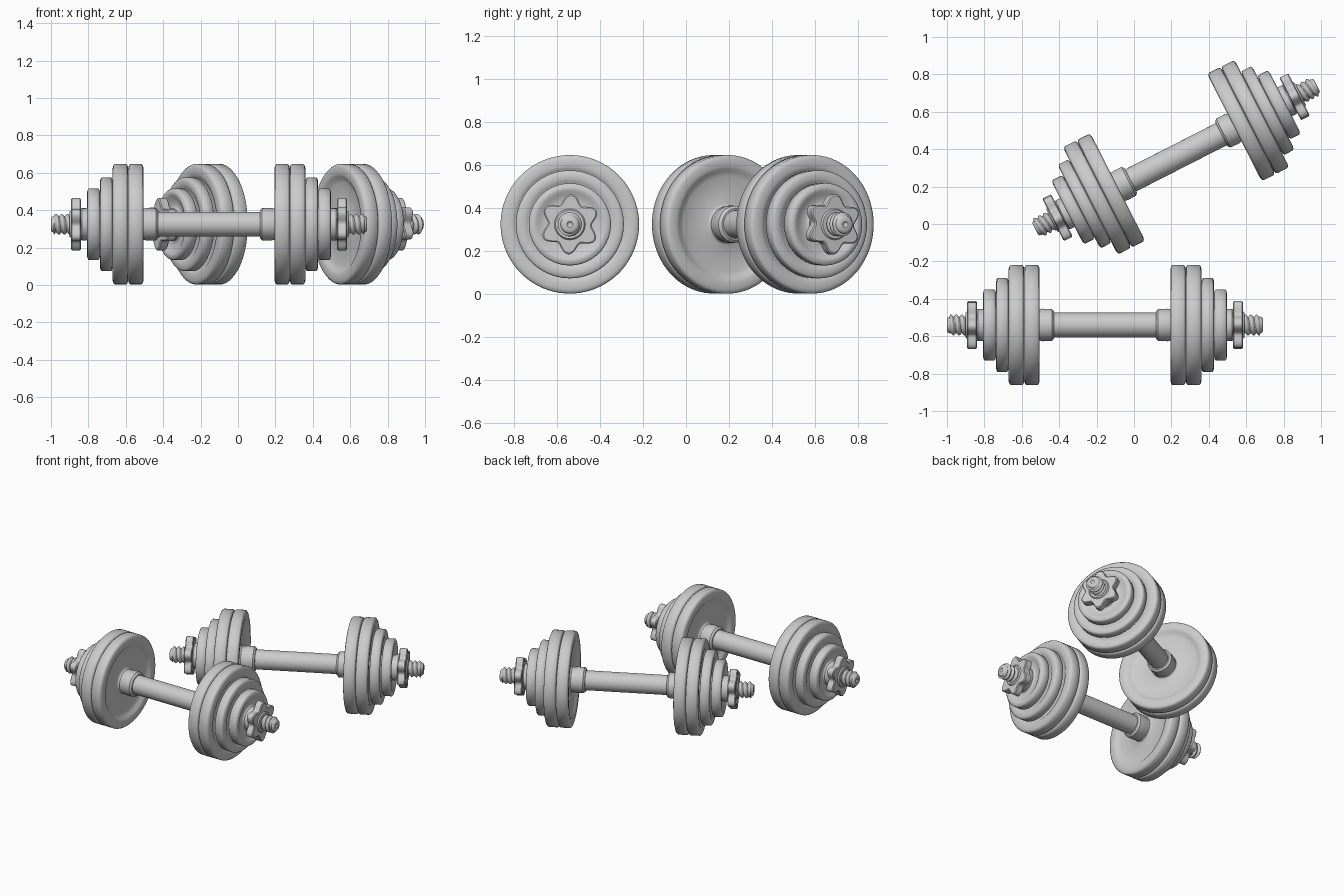
import bpy, bmesh
from math import sin, cos, pi, radians
from mathutils import Matrix

if "Cube" in bpy.data.objects:
    bpy.data.objects.remove(bpy.data.objects["Cube"])


def finish(bm, name, angle=40):
    bmesh.ops.remove_doubles(bm, verts=bm.verts, dist=1e-5)
    bmesh.ops.recalc_face_normals(bm, faces=bm.faces)
    me = bpy.data.meshes.new(name)
    bm.to_mesh(me)
    bm.free()
    me.polygons.foreach_set("use_smooth", [True] * len(me.polygons))
    me.set_sharp_from_angle(angle=radians(angle))
    return me


def skin(name, rings, closed=False, angle=40):
    """Join rings of points into a tube around the x axis."""
    bm = bmesh.new()
    vs = [[bm.verts.new(p) for p in ring] for ring in rings]
    n = len(rings[0])
    for i in range(len(vs) if closed else len(vs) - 1):
        a, b = vs[i], vs[(i + 1) % len(vs)]
        for j in range(n):
            k = (j + 1) % n
            bm.faces.new((a[j], a[k], b[k], b[j]))
    return finish(bm, name, angle)


def circle(x, radius, n):
    """Ring at x; radius is a number or a function of angle."""
    f = radius if callable(radius) else (lambda t: radius)
    return [(x, f(2 * pi * j / n) * cos(2 * pi * j / n),
             f(2 * pi * j / n) * sin(2 * pi * j / n)) for j in range(n)]


def lathe(name, profile, n=64, closed=False, angle=40):
    return skin(name, [circle(x, r, n) for x, r in profile], closed, angle)


# Weight plate: rounded rim with a dished web on both faces
def plate(name, x0, x1, R):
    m, h = (x0 + x1) / 2, (x1 - x0) / 2
    rim = R * 0.80
    side = [(h * 0.72, R - 0.001), (h * 0.9, R - 0.008), (h, R - 0.022),
            (h, rim + 0.012), (h * 0.9, rim), (h * 0.62, rim - 0.015),
            (h * 0.45, rim - 0.035), (h * 0.36, 0.095), (h * 0.45, 0.088),
            (h * 0.7, 0.083), (h * 0.7, 0.04)]
    prof = [(m + d, r) for d, r in side]
    prof += [(m - d, r) for d, r in reversed(side)]
    return lathe(name, prof, 80, True, 50)


# Star nut: six rounded lobes with a small bevel
def star_nut(name):
    def lobes(inset):
        return lambda t: 0.121 + 0.019 * cos(6 * (t + pi / 2 + 0.05)) - inset
    n = 96
    rings = [circle(0.685, 0.04, n), circle(0.685, lobes(0.007), n),
             circle(0.690, lobes(0), n), circle(0.733, lobes(0), n),
             circle(0.738, lobes(0.007), n), circle(0.738, 0.072, n),
             circle(0.746, 0.066, n), circle(0.746, 0.04, n)]
    return skin(name, rings, True, 35)


# Threaded bar end: radius follows a helix, then a chamfered tip with a dimple
def thread(name):
    pitch, steps, n = 0.03, 60, 32
    rings = []
    for i in range(steps + 1):
        x = 0.64 + 0.188 * i / steps
        def ridge(t, x=x):
            w = 0.5 + 0.5 * cos(2 * pi * x / pitch - t)
            return 0.043 + 0.013 * w ** 0.7
        rings.append(circle(x, ridge, n))
    for x, r in [(0.832, 0.043), (0.839, 0.041), (0.845, 0.034),
                 (0.845, 0.014), (0.839, 0.009), (0.837, 0)]:
        rings.append(circle(x, r, n))
    return skin(name, rings, False, 50)


parts = {
    "inner_big_plate": plate("inner_big_plate", 0.350, 0.432, 0.323),
    "outer_big_plate": plate("outer_big_plate", 0.432, 0.515, 0.323),
    "medium_plate": plate("medium_plate", 0.515, 0.583, 0.252),
    "small_plate": plate("small_plate", 0.583, 0.652, 0.192),
    "bar_collar": lathe("bar_collar", [
        (0.272, 0.06), (0.272, 0.074), (0.284, 0.086), (0.335, 0.087),
        (0.345, 0.084), (0.385, 0.084), (0.385, 0.06)], 48, True),
    "nut_washer": lathe("nut_washer", [
        (0.630, 0.04), (0.630, 0.082), (0.660, 0.086), (0.680, 0.086),
        (0.687, 0.08), (0.687, 0.04)], 48, True),
    "star_nut": star_nut("star_nut"),
    "threaded_end": thread("threaded_end"),
}
grip = lathe("grip", [(-0.66, 0), (-0.66, 0.035), (-0.4, 0.035), (-0.39, 0.066),
                      (0.39, 0.066), (0.4, 0.035), (0.66, 0.035), (0.66, 0)], 48)


def place(name, mesh, matrix):
    ob = bpy.data.objects.new(name, mesh)
    bpy.context.collection.objects.link(ob)
    ob.matrix_world = matrix


# Two dumbbells, each with two identical ends turned about the grip
for label, x, y, turn in (("front", -0.155, -0.540, 0), ("back", 0.225, 0.357, 27)):
    base = Matrix.Translation((x, y, 0.325)) @ Matrix.Rotation(radians(turn), 4, 'Z')
    place(label + "_grip", grip, base)
    for end, half in (("right", 0), ("left", 180)):
        m = base @ Matrix.Rotation(radians(half), 4, 'Z')
        for part, mesh in parts.items():
            place(f"{label}_{end}_{part}", mesh, m)
